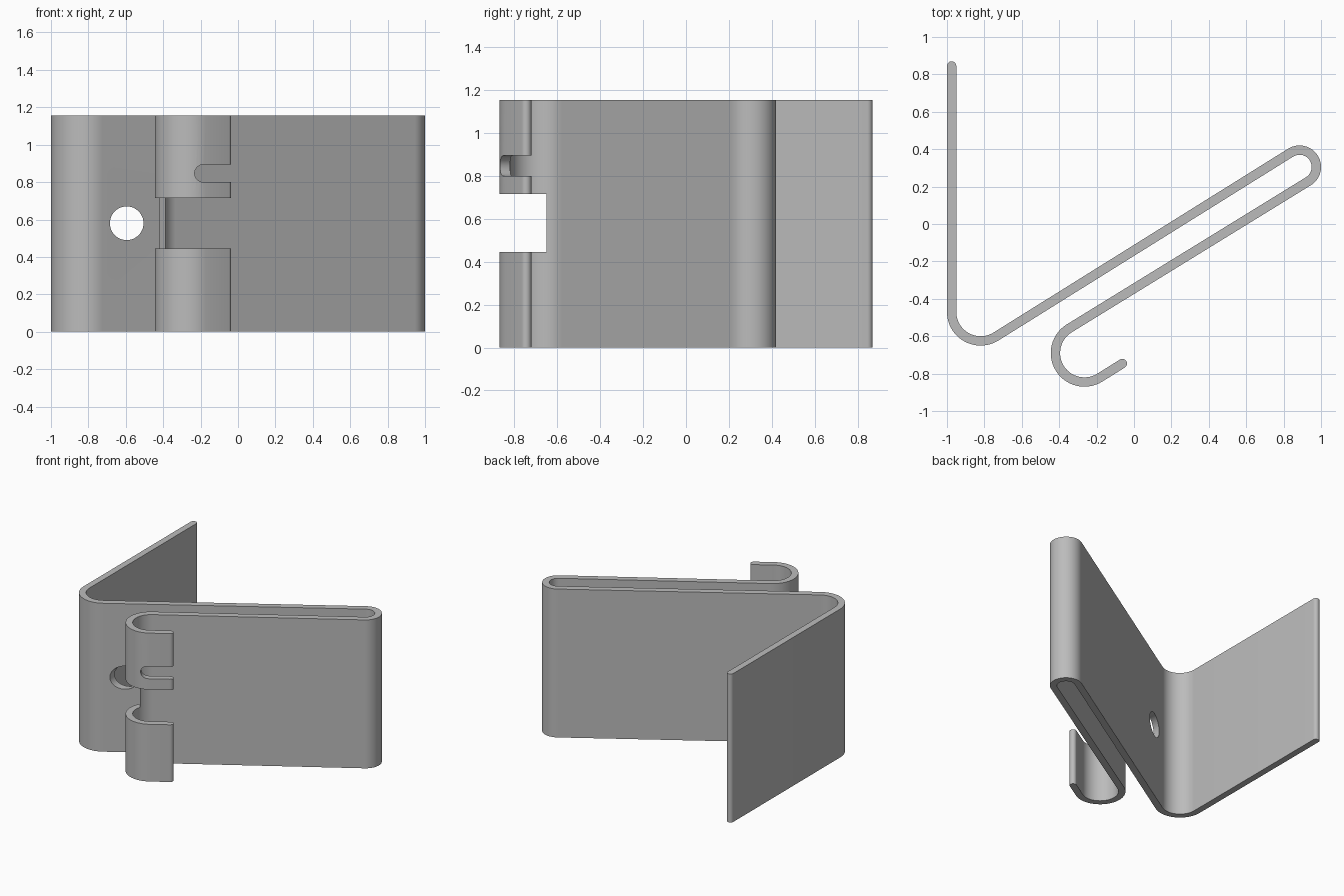
import bpy, bmesh, math
from mathutils import Vector

if "Cube" in bpy.data.objects:
    bpy.data.objects.remove(bpy.data.objects["Cube"])

HEIGHT, HALF = 1.155, 0.025          # strip height and half thickness
SLOPE = 32                           # angle of the long slanted walls
HOOK = Vector((-0.265, -0.69, 0))    # centre of the hook bend

X, Y, Z = Vector((1, 0, 0)), Vector((0, 1, 0)), Vector((0, 0, 1))
S = Vector((math.cos(math.radians(SLOPE)), math.sin(math.radians(SLOPE)), 0))
T = Z.cross(S)


def polar(cx, cy, r, deg):
    a = math.radians(deg)
    return (cx + r * math.cos(a), cy + r * math.sin(a))


def arc(cx, cy, r, a0, a1, n):
    return [polar(cx, cy, r, a0 + (a1 - a0) * i / n) for i in range(n + 1)]


def prism(name, pts, origin, u, v, depth):
    """Flat outline in the u, v plane, extruded along u x v."""
    bm = bmesh.new()
    face = bm.faces.new([bm.verts.new(origin + u * a + v * b) for a, b in pts])
    ext = bmesh.ops.extrude_face_region(bm, geom=[face])
    moved = [g for g in ext["geom"] if isinstance(g, bmesh.types.BMVert)]
    bmesh.ops.translate(bm, verts=moved, vec=u.cross(v) * depth)
    bmesh.ops.recalc_face_normals(bm, faces=bm.faces)
    mesh = bpy.data.meshes.new(name)
    bm.to_mesh(mesh)
    bm.free()
    obj = bpy.data.objects.new(name, mesh)
    bpy.context.collection.objects.link(obj)
    return obj


# Centreline of the bent strip: (x, y, heading in degrees)
path = [(-0.975, 0.845, -90)]


def bend(cx, cy, r, a0, a1, n=28):
    turn = 90 if a1 > a0 else -90
    for i, p in enumerate(arc(cx, cy, r, a0, a1, n)):
        path.append((*p, a0 + (a1 - a0) * i / n + turn))


bend(-0.82, -0.47, 0.155, 180, 270 + SLOPE)            # back plate bend
bend(0.885, 0.305, 0.09, 90 + SLOPE, SLOPE - 90)       # tight fold
bend(HOOK.x, HOOK.y, 0.155, 90 + SLOPE, 270 + SLOPE)   # hook bend
path.append((-0.062, -0.746, SLOPE))                   # hook tip

# Outline with rounded ends
left = [polar(x, y, HALF, h + 90) for x, y, h in path]
right = [polar(x, y, HALF, h - 90) for x, y, h in path]
ex, ey, eh = path[-1]
sx, sy, sh = path[0]
end_cap = arc(ex, ey, HALF, eh + 90, eh - 90, 10)[1:-1]
start_cap = arc(sx, sy, HALF, sh - 90, sh - 270, 10)[1:-1]
clip = prism("bent_clip", left + end_cap + right[::-1] + start_cap,
             Vector((0, 0, 0)), X, Y, HEIGHT)

# Window across the hook, open notch in the hook lip, round hole in the wall
window = [(-0.3, -0.3), (0.4, -0.3), (0.4, 0), (-0.084, 0), (-0.084, 0.23), (-0.3, 0.23)]
notch = arc(-0.018, 0, 0.0475, 90, 270, 16) + [(0.4, -0.0475), (0.4, 0.0475)]
cutters = [
    prism("window_cutter", window, HOOK + Z * 0.445, S, T, 0.27),
    prism("notch_cutter", notch, HOOK + Z * 0.847 - T * 0.05, S, Z, 0.25),
    prism("hole_cutter", arc(0, 0, 0.09, 0, 360, 48)[:-1],
          Vector((-0.595, -0.3, 0.58)), X, Z, 0.5),
]

bpy.context.view_layer.objects.active = clip
clip.select_set(True)
for cutter in cutters:
    cutter.hide_render = True
    mod = clip.modifiers.new(cutter.name, "BOOLEAN")
    mod.operation = "DIFFERENCE"
    mod.solver = "EXACT"
    mod.object = cutter
    bpy.ops.object.modifier_apply(modifier=mod.name)
    bpy.data.objects.remove(cutter)

bpy.ops.object.shade_smooth_by_angle(angle=math.radians(30))

# Plain grey metal
grey = bpy.data.materials.new("grey_metal")
grey.diffuse_color = (0.5, 0.5, 0.5, 1)
grey.use_nodes = True
grey.node_tree.nodes["Principled BSDF"].inputs["Base Color"].default_value = grey.diffuse_color
clip.data.materials.clear()
clip.data.materials.append(grey)
